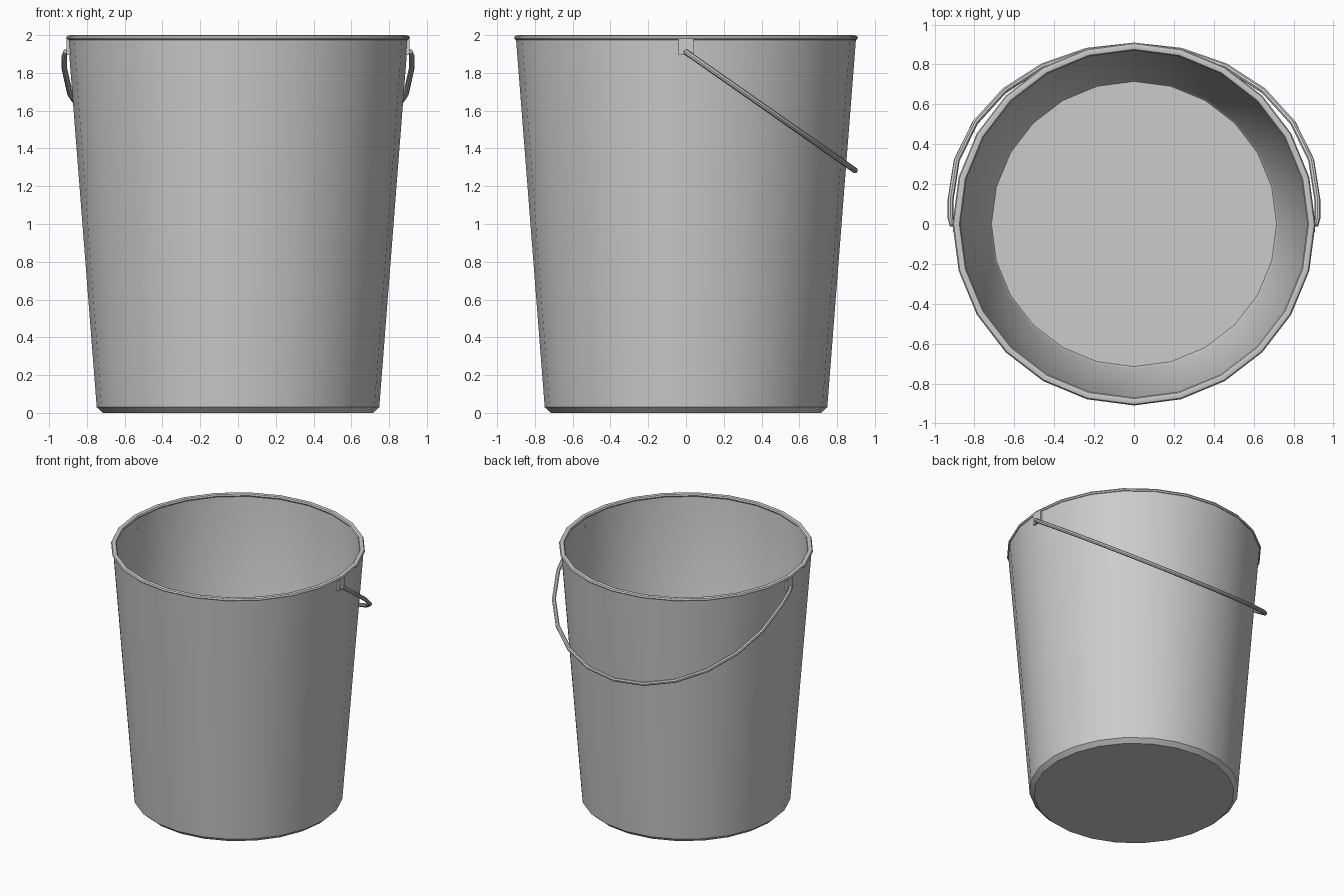
import bpy, bmesh
from math import sin, cos, pi
from mathutils import Vector

if "Cube" in bpy.data.objects:
    bpy.data.objects.remove(bpy.data.objects["Cube"])

SIDES = 24


def finish(name, bm):
    bmesh.ops.recalc_face_normals(bm, faces=bm.faces)
    mesh = bpy.data.meshes.new(name)
    bm.to_mesh(mesh)
    bm.free()
    ob = bpy.data.objects.new(name, mesh)
    bpy.context.collection.objects.link(ob)
    bpy.ops.object.select_all(action='DESELECT')
    ob.select_set(True)
    bpy.context.view_layer.objects.active = ob
    bpy.ops.object.shade_smooth_by_angle(angle=0.6)
    return ob


def bridge(bm, a, b):
    for i in range(len(a)):
        j = (i + 1) % len(a)
        bm.faces.new((a[i], a[j], b[j], b[i]))


def lathe(name, profile, closed):
    bm = bmesh.new()
    rings = [[bm.verts.new((r * cos(2 * pi * i / SIDES), r * sin(2 * pi * i / SIDES), z))
              for i in range(SIDES)] for r, z in profile]
    for a, b in zip(rings, rings[1:]):
        bridge(bm, a, b)
    if closed:
        bridge(bm, rings[-1], rings[0])
    else:
        bm.faces.new(rings[0])
        bm.faces.new(rings[-1])
    return finish(name, bm)


def tube(name, path, radius, sides=8):
    bm = bmesh.new()
    rings = []
    normal = Vector((0, 0.57, 0.82))     # normal of the handle's tilted plane
    for k, p in enumerate(path):
        t = (path[min(k + 1, len(path) - 1)] - path[max(k - 1, 0)]).normalized()
        u = t.cross(normal).normalized()
        v = t.cross(u)
        rings.append([bm.verts.new(p + radius * (u * cos(2 * pi * i / sides) + v * sin(2 * pi * i / sides)))
                      for i in range(sides)])
    for a, b in zip(rings, rings[1:]):
        bridge(bm, a, b)
    bm.faces.new(rings[0])
    bm.faces.new(rings[-1])
    return finish(name, bm)


# Tapered body: outer base, chamfer, wall, then inside wall and floor
lathe("bucket_body", [(0.715, 0), (0.748, 0.03), (0.9, 1.98), (0.88, 1.98),
                      (0.727, 0.035), (0.715, 0.02)], closed=False)

# Rolled rim
lathe("rim", [(0.89 + 0.02 * cos(i * pi / 4), 1.986 + 0.014 * sin(i * pi / 4))
              for i in range(8)], closed=True)

# Wire handle resting against the back, tilted down from the pivots
flat = [(0.87, 0.0), (0.915, 0.0), (0.92, 0.03), (0.92, 0.12)]
flat += [(0.92 * cos(i * pi / 12), 0.12 + 0.775 * sin(i * pi / 12)) for i in range(1, 12)]
flat += [(-0.92, 0.12), (-0.92, 0.03), (-0.915, 0.0), (-0.87, 0.0)]
tube("handle", [Vector((x, y, 1.91 - 0.7 * y)) for x, y in flat], 0.015)

# Small brackets that hold the handle ends
for side, sx in (("right", 1), ("left", -1)):
    bm = bmesh.new()
    bmesh.ops.create_cube(bm, size=1)
    bmesh.ops.scale(bm, verts=bm.verts, vec=(0.022, 0.08, 0.085))
    bmesh.ops.translate(bm, verts=bm.verts, vec=(sx * 0.896, 0, 1.937))
    finish("handle_bracket_" + side, bm)
